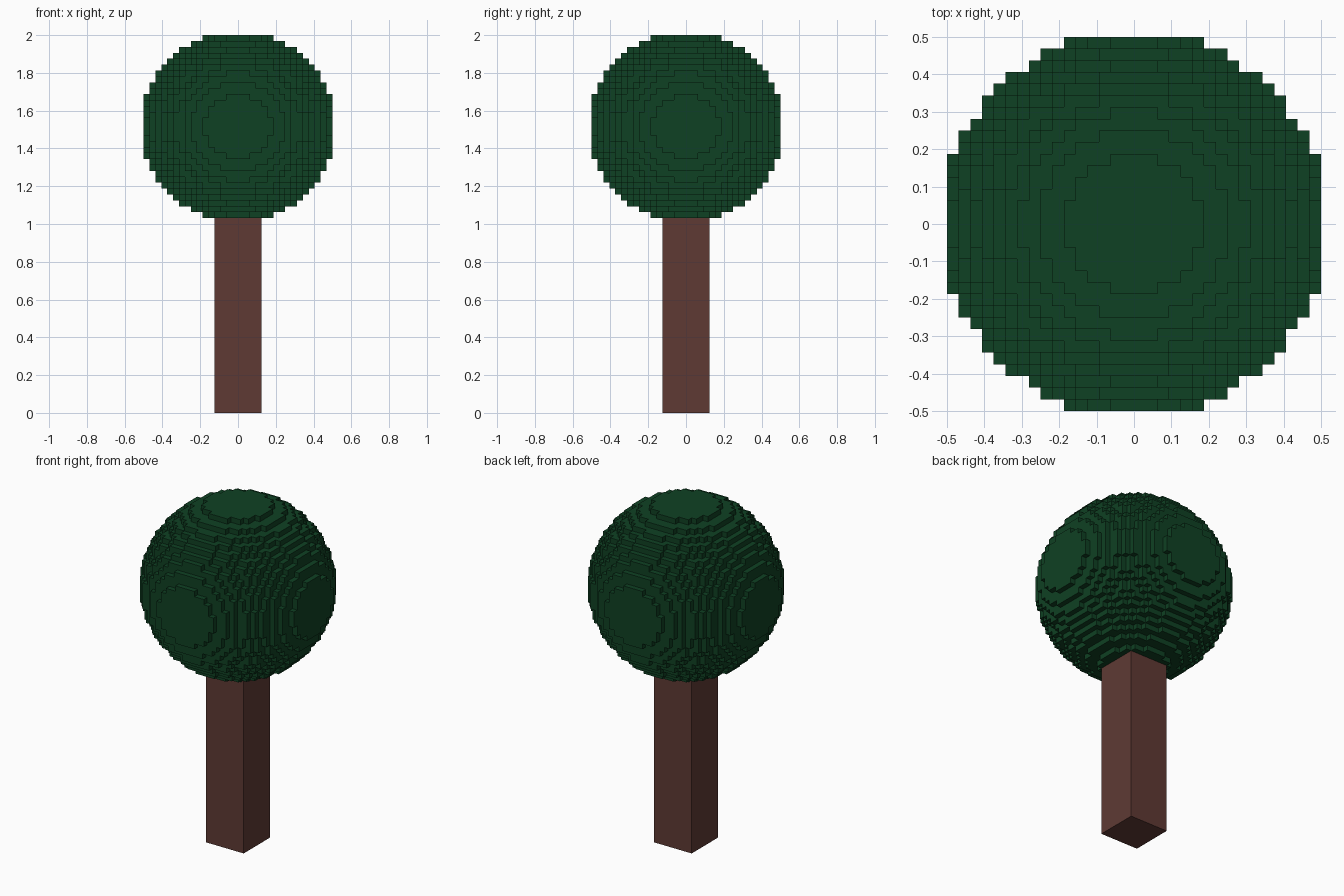
import bpy, bmesh
from mathutils import Vector

if "Cube" in bpy.data.objects:
    bpy.data.objects.remove(bpy.data.objects["Cube"])

V = 1 / 32                      # block size
TRUNK_W, TRUNK_H = 8, 33        # trunk size in blocks
NX, NY, NZ = 32, 32, 31         # canopy size in blocks


def material(name, rgb):
    m = bpy.data.materials.new(name)
    m.diffuse_color = (*rgb, 1)
    m.use_nodes = True
    m.node_tree.nodes["Principled BSDF"].inputs["Base Color"].default_value = m.diffuse_color
    return m


def finish(bm, name, mat):
    me = bpy.data.meshes.new(name)
    bm.to_mesh(me)
    bm.free()
    me.materials.append(mat)
    ob = bpy.data.objects.new(name, me)
    bpy.context.collection.objects.link(ob)
    return ob


# Trunk: a plain square post
bm = bmesh.new()
bmesh.ops.create_cube(bm, size=1)
for v in bm.verts:
    v.co = Vector((v.co.x * TRUNK_W, v.co.y * TRUNK_W, (v.co.z + 0.5) * TRUNK_H)) * V
finish(bm, "trunk", material("bark brown", (0.114, 0.0423, 0.0343)))


# Canopy: a ball made of blocks, keeping only the exposed block faces
def inside(c):
    return sum(((i + 0.5 - n / 2) / (n / 2 + 0.5)) ** 2
               for i, n in zip(c, (NX, NY, NZ))) <= 1 and \
        all(0 <= i < n for i, n in zip(c, (NX, NY, NZ)))


cells = {(x, y, z) for x in range(NX) for y in range(NY) for z in range(NZ)
         if inside((x, y, z))}
offset = Vector((-NX / 2, -NY / 2, TRUNK_H))
bm = bmesh.new()
for c in cells:
    for axis in range(3):
        u, w = (axis + 1) % 3, (axis + 2) % 3
        for side in (0, 1):
            n = list(c)
            n[axis] += 2 * side - 1
            if tuple(n) in cells:
                continue
            corners = []
            for a, b in ((0, 0), (1, 0), (1, 1), (0, 1)):
                p = Vector(c) + offset
                p[axis] += side
                p[u] += a
                p[w] += b
                corners.append(bm.verts.new(p * V))
            bm.faces.new(corners if side else corners[::-1])
bmesh.ops.remove_doubles(bm, verts=bm.verts, dist=V * 0.01)
finish(bm, "canopy", material("leaf green", (0.0048, 0.0529, 0.0168)))
